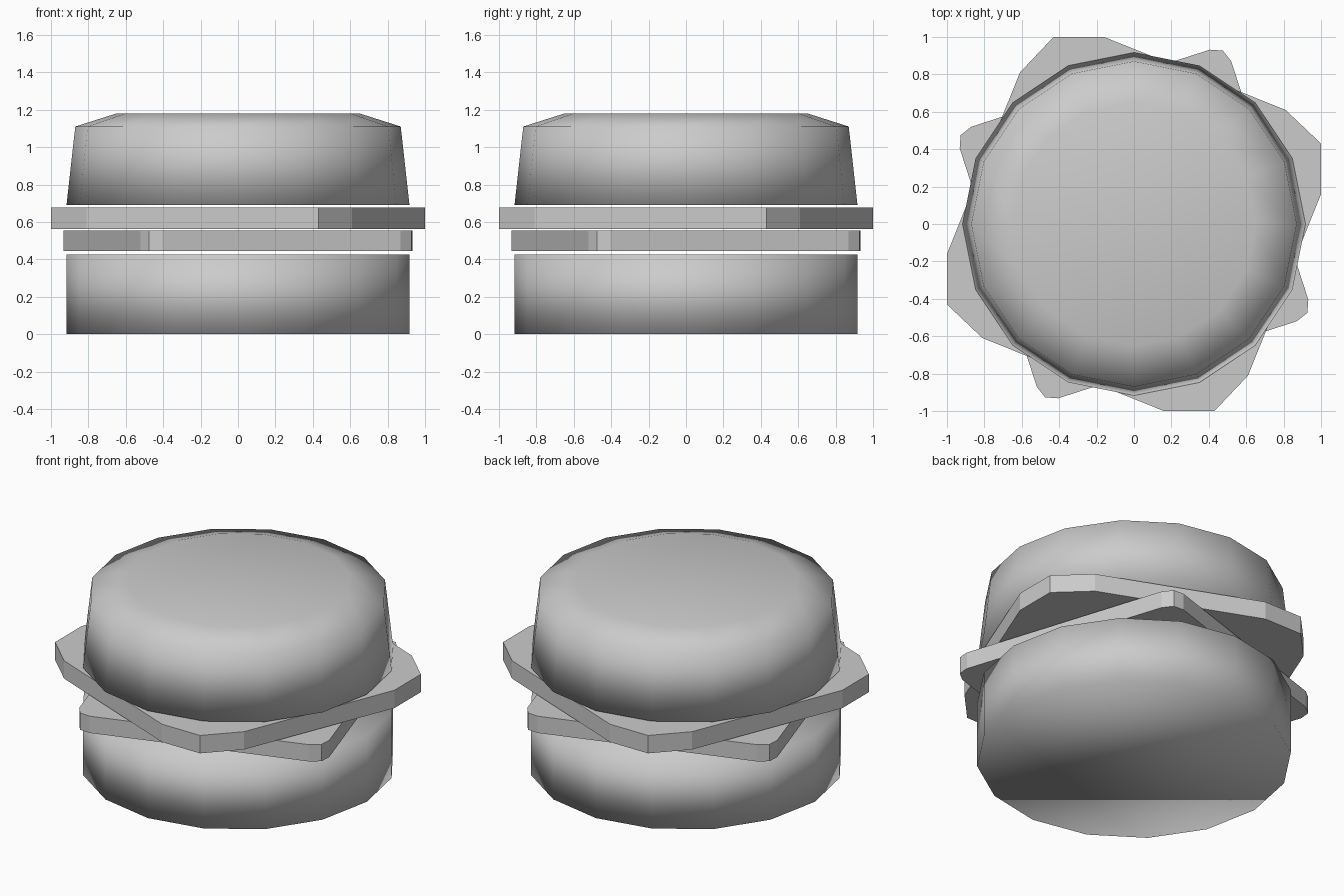
import bpy
import bmesh
from math import cos, sin, pi

if "Cube" in bpy.data.objects:
    bpy.data.objects.remove(bpy.data.objects["Cube"])


def stack(name, rings, smooth):
    """Closed solid from a list of rings of 3D points."""
    bm = bmesh.new()
    loops = [[bm.verts.new(p) for p in ring] for ring in rings]
    n = len(loops[0])
    for a, b in zip(loops, loops[1:]):
        for i in range(n):
            j = (i + 1) % n
            bm.faces.new((a[i], a[j], b[j], b[i]))
    bm.faces.new(loops[0][::-1])
    bm.faces.new(loops[-1])
    bmesh.ops.recalc_face_normals(bm, faces=bm.faces)
    for f in bm.faces:
        f.smooth = smooth
    mesh = bpy.data.meshes.new(name)
    bm.to_mesh(mesh)
    bm.free()
    obj = bpy.data.objects.new(name, mesh)
    bpy.context.collection.objects.link(obj)
    return obj


def bun(name, profile, sides=16):
    """Smooth 16-sided round part from (radius, z) pairs."""
    rings = [[(r * cos(2 * pi * i / sides), r * sin(2 * pi * i / sides), z)
              for i in range(sides)] for r, z in profile]
    return stack(name, rings, True)


def slice_slab(name, corner, z0, z1):
    """Flat square slice: one clipped corner repeated by quarter turns."""
    outline = []
    pts = corner
    for _ in range(4):
        outline += pts
        pts = [(-y, x) for x, y in pts]
    return stack(name, [[(x, y, z) for x, y in outline] for z in (z0, z1)], False)


# Bottom bun
bun("bottom_bun", [(0.917, 0.0), (0.917, 0.425)])

# Two twisted square slices with clipped corners
slice_slab("lower_slice", [(0.52, 0.87), (0.475, 0.927), (0.405, 0.932)], 0.445, 0.553)
slice_slab("upper_slice", [(-0.16, 1.0), (-0.43, 1.0), (-0.61, 0.81)], 0.563, 0.678)

# Top bun with a shallow crown
bun("top_bun", [(0.917, 0.69), (0.87, 1.11), (0.65, 1.18)])
